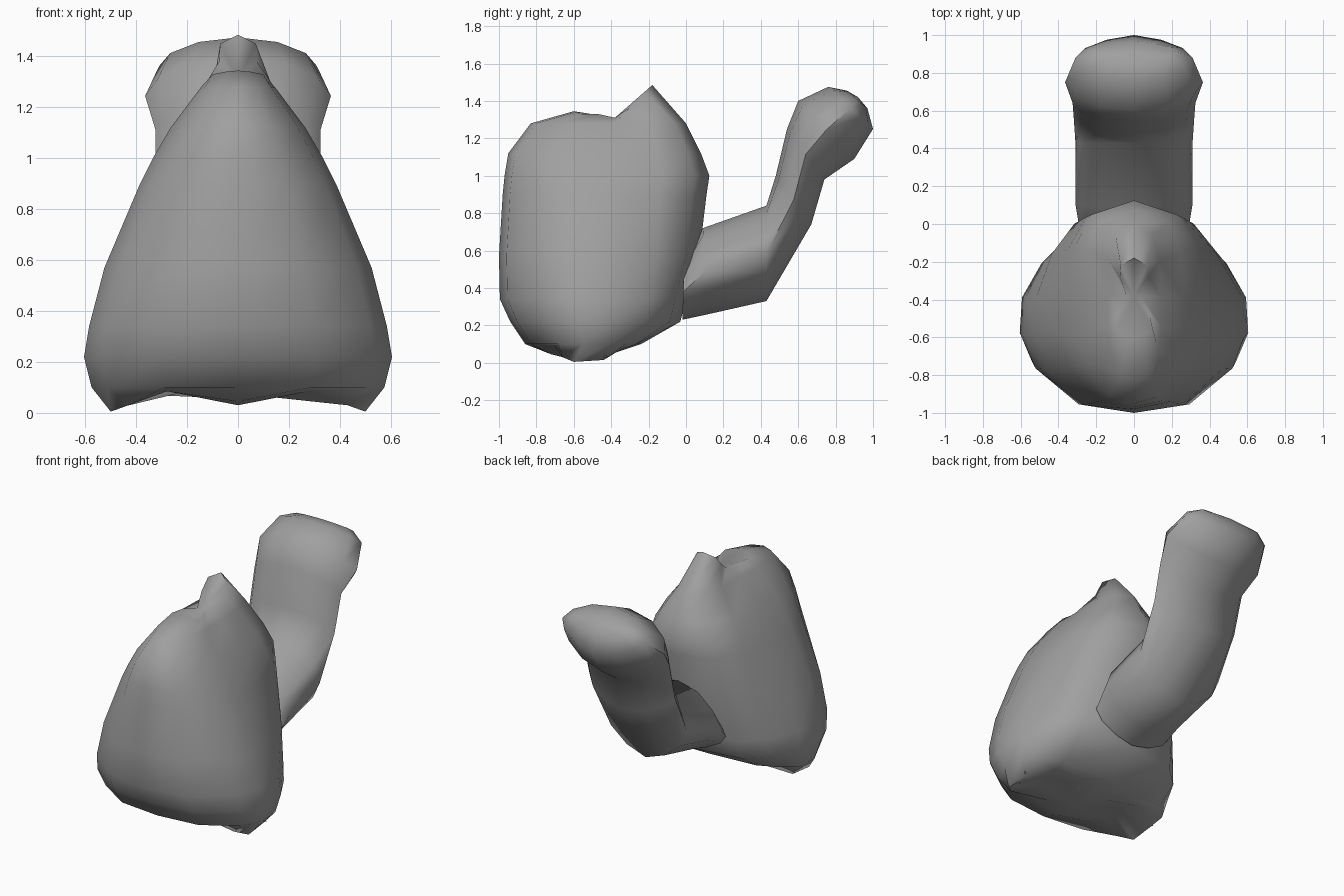
import bpy, bmesh, math

if "Cube" in bpy.data.objects:
    bpy.data.objects.remove(bpy.data.objects["Cube"])

grey = bpy.data.materials.new("grey")
grey.diffuse_color = (0.35, 0.35, 0.35, 1)
grey.use_nodes = True
grey.node_tree.nodes["Principled BSDF"].inputs["Base Color"].default_value = grey.diffuse_color


def finish(name, bm, angle=60, closed=True):
    if closed:
        bmesh.ops.recalc_face_normals(bm, faces=bm.faces[:])
    me = bpy.data.meshes.new(name)
    bm.to_mesh(me)
    bm.free()
    me.materials.append(grey)
    ob = bpy.data.objects.new(name, me)
    bpy.context.collection.objects.link(ob)
    bpy.ops.object.select_all(action='DESELECT')
    ob.select_set(True)
    bpy.context.view_layer.objects.active = ob
    bpy.ops.object.shade_smooth_by_angle(angle=math.radians(angle))
    return ob


def mirror_ring(half):
    """Complete a half section that starts and ends on x = 0."""
    return half + [(-x, y, z) for x, y, z in half[-2:0:-1]]


def loft(name, rings, start, end, angle=60):
    """Skin closed rings; close an end with a fan where a point is given."""
    bm = bmesh.new()
    loops = [[bm.verts.new(p) for p in r] for r in rings]
    n = len(loops[0])
    for a, b in zip(loops, loops[1:]):
        for i in range(n):
            j = (i + 1) % n
            bm.faces.new((a[i], a[j], b[j], b[i]))
    for loop, tip in ((loops[0], start), (loops[-1], end)):
        if tip:
            t = bm.verts.new(tip)
            for i in range(n):
                bm.faces.new((loop[i], loop[(i + 1) % n], t))
    return finish(name, bm, angle)


# Bud: one unit section scaled by height, with lobed feet and pinched petal tips
CY = -0.42
section = [(0, -1), (.5, -.93), (.89, -.6), (1, -.3),
           (.98, .08), (.81, .54), (.59, .86), (0, 1)]
levels = [  # z, half width, front y, back y, fullness of back corners
    (.10, .575, -.86, -.24, 1), (.22, .605, -.94, -.03, 1),
    (.34, .585, -.995, .0, 1), (.57, .525, -1.0, .07, 1.02),
    (.90, .385, -.98, .11, 1.12), (1.0, .335, -.97, .125, 1.16),
    (1.12, .265, -.95, .08, 1.16), (1.28, .145, -.83, .0, 1.15)]
hollow = [(0, -.66, .03), (.15, -.64, .06), (.28, -.6, .085), (.3, -.55, .09),
          (.29, -.47, .09), (.22, -.42, .08), (.1, -.41, .06), (0, -.42, .04)]
feet = [(0, -.72, .045), (.28, -.7, .085), (.43, -.66, .03), (.5, -.6, .005),
        (.49, -.44, .015), (.34, -.35, .07), (.16, -.34, .075), (0, -.36, .06)]
tips = [(0, -.6, 1.345), (.05, -.59, 1.34), (.1, -.56, 1.33), (.08, -.47, 1.33),
        (.04, -.38, 1.31), (.075, -.28, 1.38), (.07, -.22, 1.45), (0, -.18, 1.485)]
rings = [mirror_ring(hollow), mirror_ring(feet)]
for z, w, front, back, full in levels:
    half = []
    for u, v in section:
        depth = CY - front if v < 0 else back - CY
        half.append((w * u * (full if v > .3 else 1), CY + v * depth, z))
    rings.append(mirror_ring(half))
rings.append(mirror_ring(tips))
loft("bud", rings, (0, -.53, .03), (0, -.38, 1.31))

# Stem: lens-shaped sections between an upper and a lower outline
stem_section = [(0, 1), (.5, .84), (.86, .45), (1, 0),
                (.84, -.42), (.46, -.8), (0, -1)]
stem = [  # upper y, z, lower y, z, half width
    (-.01, .53, -.02, .23, .29), (.09, .72, .12, .26, .31),
    (.43, .84, .43, .33, .31), (.48, 1.0, .67, .74, .32),
    (.54, 1.25, .74, .98, .325), (.6, 1.4, .9, 1.09, .365),
    (.76, 1.475, 1.0, 1.25, .31), (.86, 1.455, .97, 1.36, .22)]
rings = []
for y1, z1, y0, z0, w in stem:
    rings.append(mirror_ring(
        [(w * u, (y1 + y0) / 2 + v * (y1 - y0) / 2,
          (z1 + z0) / 2 + v * (z1 - z0) / 2) for u, v in stem_section]))
loft("stem", rings, None, (0, .92, 1.42))

# Small curled petal corner beside each foot
bm = bmesh.new()
for s in (1, -1):
    pts = [(.55, -.52, .11), (.51, -.42, .03), (.46, -.54, .02)]
    bm.faces.new([bm.verts.new((s * x, y, z)) for x, y, z in pts])
finish("petal_corners", bm, closed=False)
